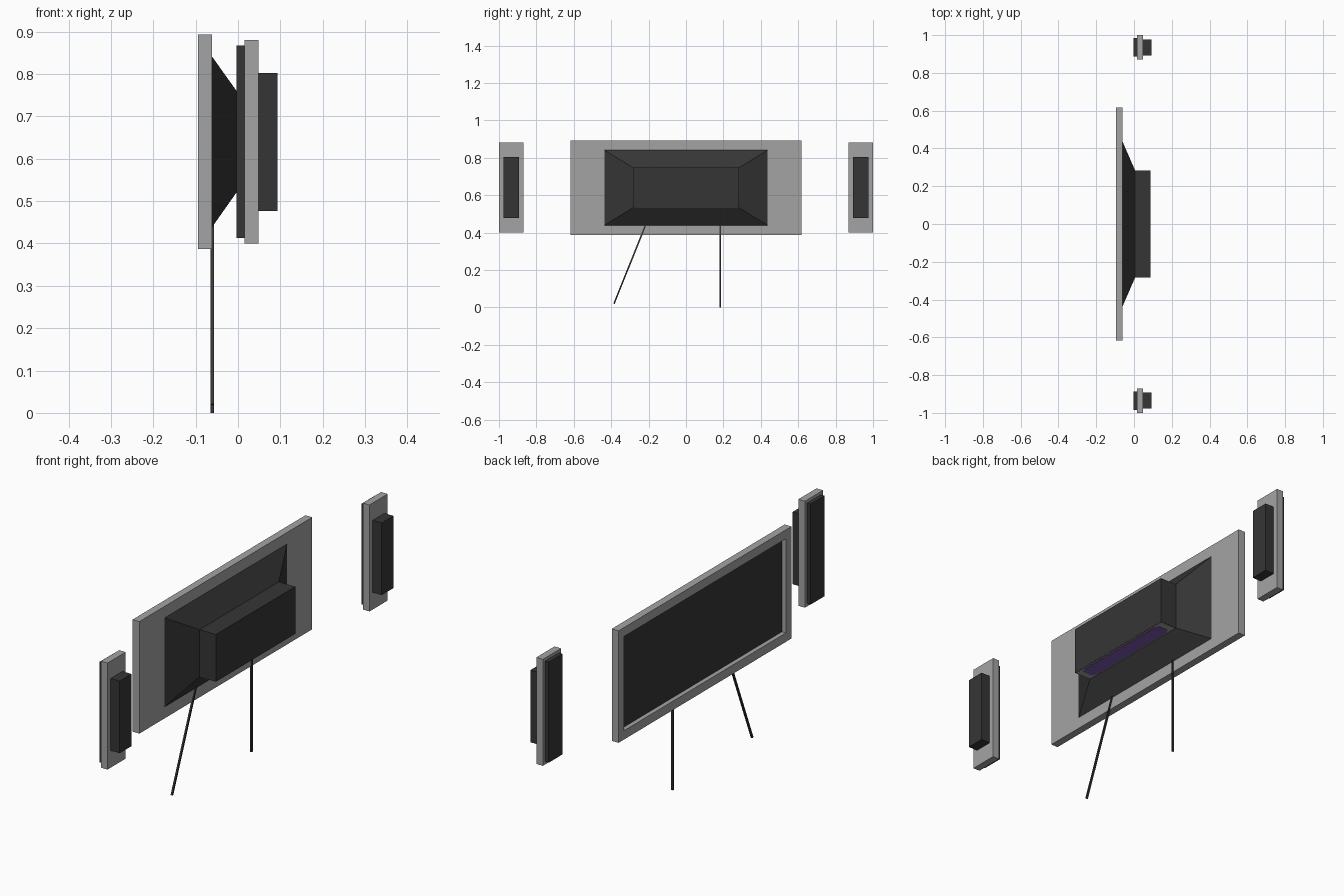
import bpy, bmesh
from mathutils import Vector

if "Cube" in bpy.data.objects:
    bpy.data.objects.remove(bpy.data.objects["Cube"])


def mat(name, col):
    m = bpy.data.materials.new(name)
    m.diffuse_color = (*col, 1)
    m.use_nodes = True
    m.node_tree.nodes["Principled BSDF"].inputs["Base Color"].default_value = m.diffuse_color
    return m


GREY = mat("grey plastic", (0.37, 0.37, 0.37))
DARK = mat("dark plastic", (0.036, 0.036, 0.036))
PURPLE = mat("purple port", (0.20, 0.10, 0.42))


def finish(bm, name, *mats):
    bmesh.ops.recalc_face_normals(bm, faces=bm.faces[:])
    me = bpy.data.meshes.new(name)
    bm.to_mesh(me)
    bm.free()
    for m in mats:
        me.materials.append(m)
    ob = bpy.data.objects.new(name, me)
    bpy.context.collection.objects.link(ob)
    return ob


def box_bm(x0, x1, y0, y1, z0, z1):
    bm = bmesh.new()
    bmesh.ops.create_cube(bm, size=1)
    for v in bm.verts:
        v.co = Vector(((x0 + x1) / 2 + v.co.x * (x1 - x0),
                       (y0 + y1) / 2 + v.co.y * (y1 - y0),
                       (z0 + z1) / 2 + v.co.z * (z1 - z0)))
    bm.normal_update()
    return bm


def box(name, m, *b):
    return finish(box_bm(*b), name, m)


def rod(name, a, b, w):
    a, b = Vector(a), Vector(b)
    bm = box_bm(-w / 2, w / 2, -w / 2, w / 2, 0, (b - a).length)
    ob = finish(bm, name, DARK)
    ob.rotation_mode = 'QUATERNION'
    ob.rotation_quaternion = Vector((0, 0, 1)).rotation_difference(b - a)
    ob.location = a
    return ob


# screen frame with a recessed dark screen on the -x side
bm = box_bm(-0.095, -0.061, -0.617, 0.617, 0.387, 0.893)
face = min(bm.faces, key=lambda f: f.calc_center_median().x)
bmesh.ops.inset_region(bm, faces=[face], thickness=0.057)
r = bmesh.ops.inset_region(bm, faces=[face], thickness=0.0001)
for v in face.verts:
    v.co.x += 0.02
face.material_index = 1
finish(bm, "screen_frame", GREY, DARK)

# tapered rear housing
bm = box_bm(-0.061, 0.006, -0.437, 0.437, 0.439, 0.841)
for v in bm.verts:
    if v.co.x > 0:
        v.co.y *= 0.283 / 0.437
        v.co.z = 0.747 if v.co.z > 0.64 else 0.534
finish(bm, "rear_housing", DARK)

# connector box behind the housing, with a port panel underneath
box("connector_box", DARK, 0.006, 0.088, -0.283, 0.283, 0.534, 0.747)
box("port_panel", GREY, 0.008, 0.086, -0.281, 0.281, 0.532, 0.535)

# long purple port with clipped corners
bm = bmesh.new()
pts = [(0.024, -0.25), (0.07, -0.25), (0.08, -0.225), (0.08, 0.225),
       (0.07, 0.25), (0.024, 0.25), (0.014, 0.225), (0.014, -0.225)]
f = bm.faces.new([bm.verts.new((x, y, 0.5305)) for x, y in pts])
ex = bmesh.ops.extrude_face_region(bm, geom=[f])
for v in ex["geom"]:
    if isinstance(v, bmesh.types.BMVert):
        v.co.z += 0.003
finish(bm, "purple_port", PURPLE)

# two thin cables to the floor
rod("straight_cable", (-0.061, 0.183, 0), (-0.061, 0.183, 0.445), 0.008)
rod("slanted_cable", (-0.061, -0.385, 0.02), (-0.061, -0.212, 0.45), 0.008)

# side speakers
for s, side in ((-1, "left"), (1, "right")):
    for part, m, x0, x1, half, z0, z1 in (
            ("speaker_grille", DARK, -0.003, 0.015, 0.049, 0.413, 0.867),
            ("speaker_panel", GREY, 0.015, 0.048, 0.065, 0.400, 0.881),
            ("speaker_back", DARK, 0.048, 0.093, 0.042, 0.477, 0.803)):
        c = 0.935 * s
        box(f"{side}_{part}", m, x0, x1, c - half, c + half, z0, z1)
